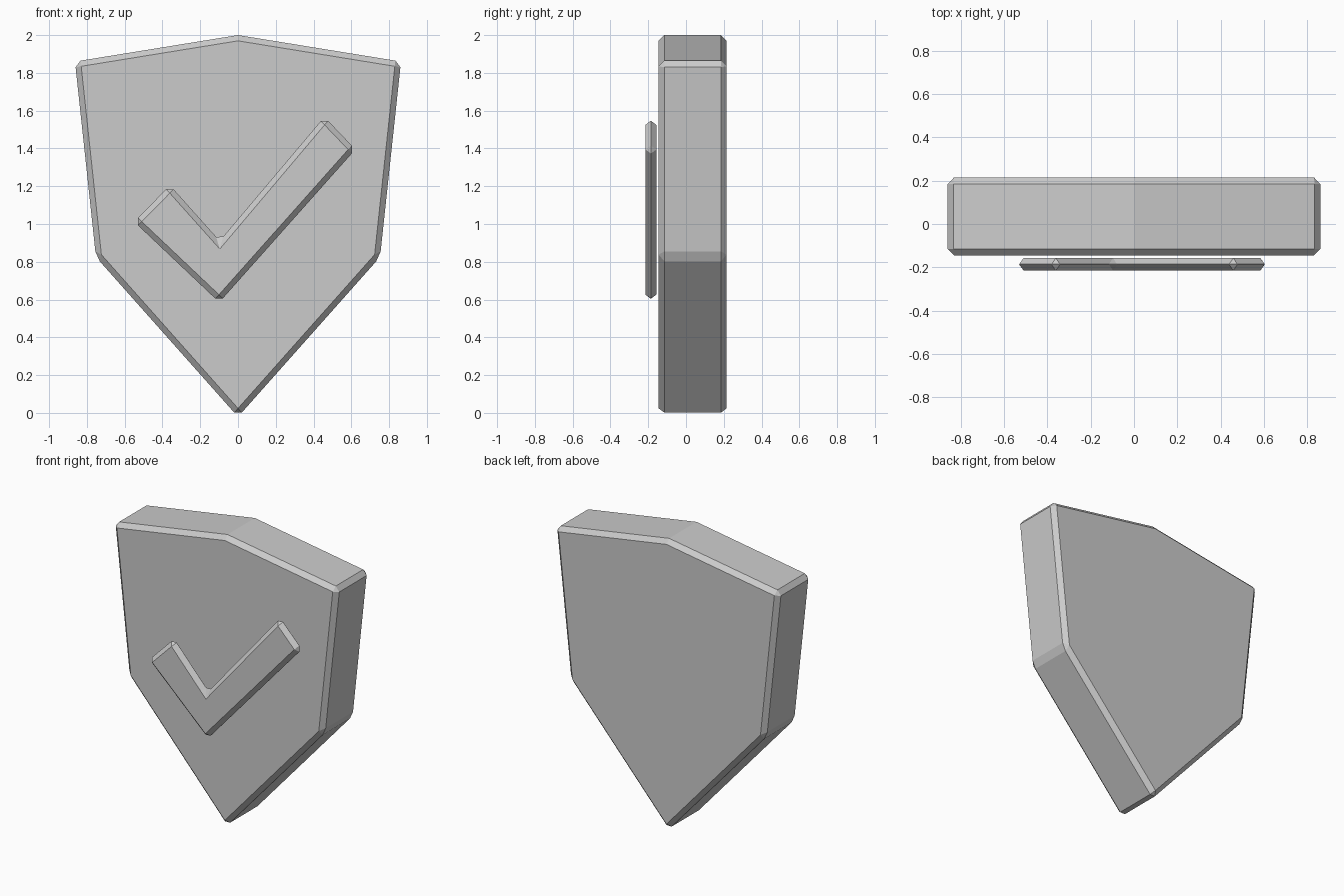
import bpy, bmesh

if "Cube" in bpy.data.objects:
    bpy.data.objects.remove(bpy.data.objects["Cube"])

grey = bpy.data.materials.new("plain grey")
grey.diffuse_color = (0.6, 0.6, 0.6, 1)
grey.use_nodes = True
grey.node_tree.nodes["Principled BSDF"].inputs["Base Color"].default_value = grey.diffuse_color


def plate(name, outline, y_front, y_back, bevel):
    """Extrude an x/z outline along y and chamfer its sharp edges."""
    bm = bmesh.new()
    face = bm.faces.new([bm.verts.new((x, y_front, z)) for x, z in outline])
    ext = bmesh.ops.extrude_face_region(bm, geom=[face], use_keep_orig=True)
    verts = [g for g in ext["geom"] if isinstance(g, bmesh.types.BMVert)]
    bmesh.ops.translate(bm, verts=verts, vec=(0, y_back - y_front, 0))
    bmesh.ops.recalc_face_normals(bm, faces=bm.faces)
    mesh = bpy.data.meshes.new(name)
    bm.to_mesh(mesh)
    bm.free()
    mesh.materials.append(grey)
    obj = bpy.data.objects.new(name, mesh)
    bpy.context.collection.objects.link(obj)
    mod = obj.modifiers.new("chamfer", "BEVEL")
    mod.width = bevel
    mod.segments = 1
    mod.limit_method = "ANGLE"
    mod.angle_limit = 0.52
    mod.use_clamp_overlap = True
    return obj


# Shield body, mirrored about x = 0
half = [(0.863, 1.86), (0.752, 0.825)]
shield = [(0, 2.0)] + half + [(0, -0.021)] + [(-x, z) for x, z in reversed(half)]
plate("shield_body", shield, -0.145, 0.215, 0.03)

# Check mark floating just in front of the shield
tick = [(-0.55, 1.012), (-0.36, 1.205), (-0.097, 0.911), (0.457, 1.567),
        (0.622, 1.395), (-0.099, 0.585)]
plate("check_mark", tick, -0.215, -0.157, 0.0285)
